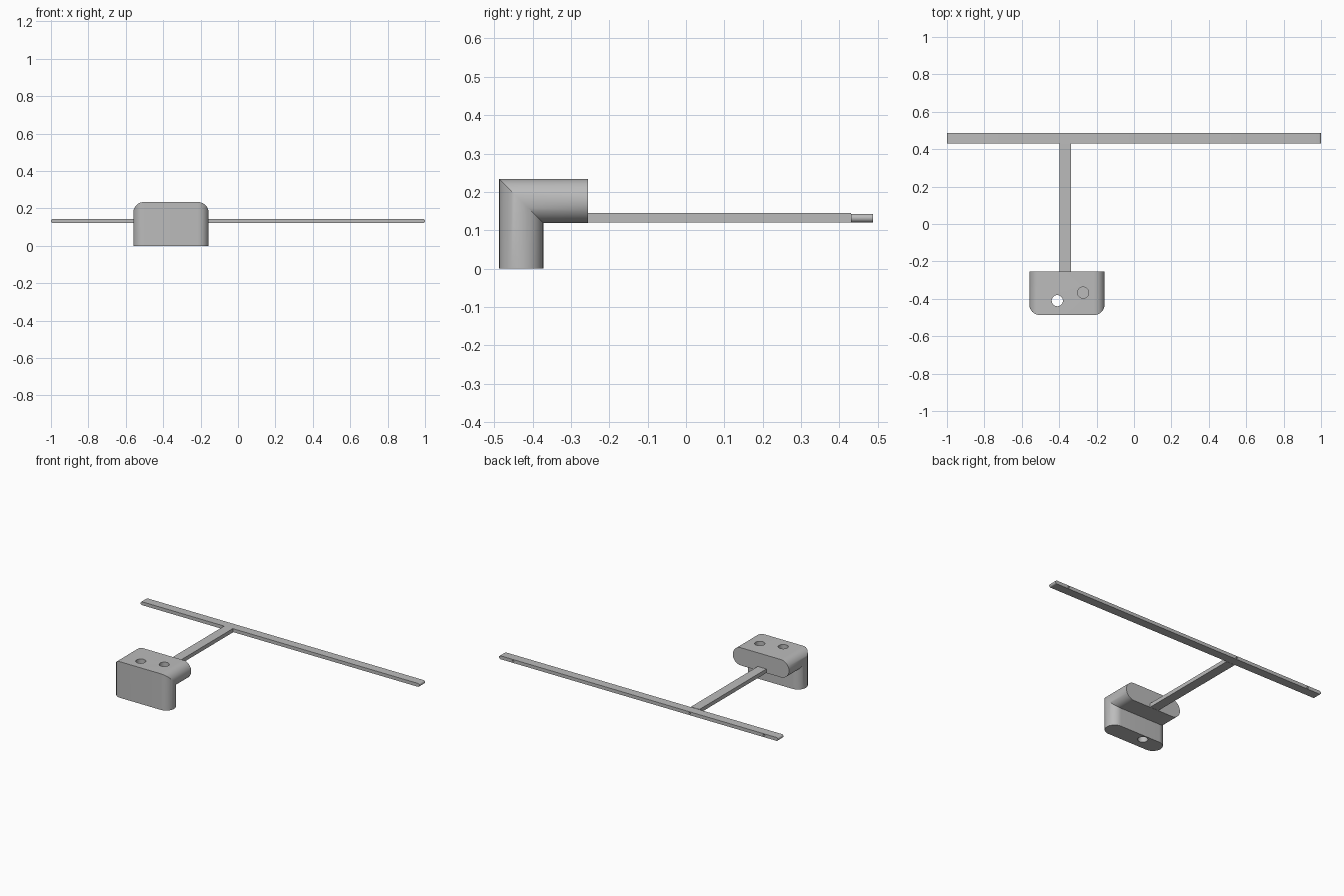
import bpy
import bmesh
from math import cos, sin, pi, radians
from mathutils import Matrix, Vector

if "Cube" in bpy.data.objects:
    bpy.data.objects.remove(bpy.data.objects["Cube"], do_unlink=True)

grey = bpy.data.materials.new("plain grey")
grey.use_nodes = True
grey.diffuse_color = (0.5, 0.5, 0.5, 1)
grey.node_tree.nodes["Principled BSDF"].inputs["Base Color"].default_value = (0.5, 0.5, 0.5, 1)


def make_object(name, bm):
    bmesh.ops.recalc_face_normals(bm, faces=bm.faces)
    mesh = bpy.data.meshes.new(name)
    bm.to_mesh(mesh)
    bm.free()
    mesh.materials.append(grey)
    ob = bpy.data.objects.new(name, mesh)
    bpy.context.collection.objects.link(ob)
    return ob


def stadium(x0, x1, depth, steps=20):
    """Pill outline as (x, v) pairs, v running from 0 to depth."""
    r = depth / 2
    pts = []
    for cx, start in ((x1 - r, -pi / 2), (x0 + r, pi / 2)):
        for i in range(steps + 1):
            a = start + pi * i / steps
            pts.append((cx + r * cos(a), r + r * sin(a)))
    return pts


def loft(name, rings):
    """Skin a row of matching rings and cap both ends."""
    bm = bmesh.new()
    loops = [[bm.verts.new(p) for p in ring] for ring in rings]
    for a, b in zip(loops, loops[1:]):
        for i in range(len(a)):
            j = (i + 1) % len(a)
            bm.faces.new((a[i], a[j], b[j], b[i]))
    bm.faces.new(loops[0])
    bm.faces.new(loops[-1])
    return make_object(name, bm)


def drill(target, start, end, radius):
    """Cut a round hole from start to end."""
    start, end = Vector(start), Vector(end)
    axis = end - start
    turn = axis.to_track_quat('Z', 'Y').to_matrix().to_4x4()
    bm = bmesh.new()
    bmesh.ops.create_cone(bm, cap_ends=True, segments=32, radius1=radius, radius2=radius,
                          depth=axis.length,
                          matrix=Matrix.Translation((start + end) / 2) @ turn)
    cutter = make_object("hole_cutter", bm)
    cutter.hide_render = True
    mod = target.modifiers.new("hole", 'BOOLEAN')
    mod.operation = 'DIFFERENCE'
    mod.solver = 'EXACT'
    mod.object = cutter
    bpy.context.view_layer.objects.active = target
    bpy.ops.object.modifier_apply(modifier=mod.name)
    bpy.data.objects.remove(cutter, do_unlink=True)


# Elbow block: a pill section turned through a mitred right angle
FRONT, TOP, BACK = -0.487, 0.234, -0.255
pill = stadium(-0.56, -0.157, 0.115)
elbow = loft("elbow_block", [
    [(x, FRONT + v, 0) for x, v in pill],
    [(x, FRONT + v, TOP - v) for x, v in pill],
    [(x, BACK, TOP - v) for x, v in pill],
])
drill(elbow, (-0.41, -0.41, -0.1), (-0.41, -0.41, 0.4), 0.03)
drill(elbow, (-0.272, -0.367, 0.15), (-0.272, -0.367, 0.4), 0.03)

# Arm joining the block to the long bar
bm = bmesh.new()
bmesh.ops.create_cube(bm, size=1, matrix=Matrix.Translation((-0.367, 0.0865, 0.1325))
                      @ Matrix.Diagonal((0.062, 0.687, 0.025, 1)))
arm = make_object("connecting_arm", bm)

# Long bar with rounded ends and small holes along its back edge
section = stadium(-1, 1, 0.022, 10)
bar = loft("long_bar", [[(x, y, 0.121 + v) for x, v in section] for y in (0.43, 0.487)])
for x in (-0.9, -0.367, 0.9):
    drill(bar, (x, 0.46, 0.132), (x, 0.52, 0.132), 0.006)

# Smooth the round surfaces, keep the edges crisp
for ob in (elbow, arm, bar):
    bpy.ops.object.select_all(action='DESELECT')
    ob.select_set(True)
    bpy.context.view_layer.objects.active = ob
    bpy.ops.object.shade_smooth_by_angle(angle=radians(30))
